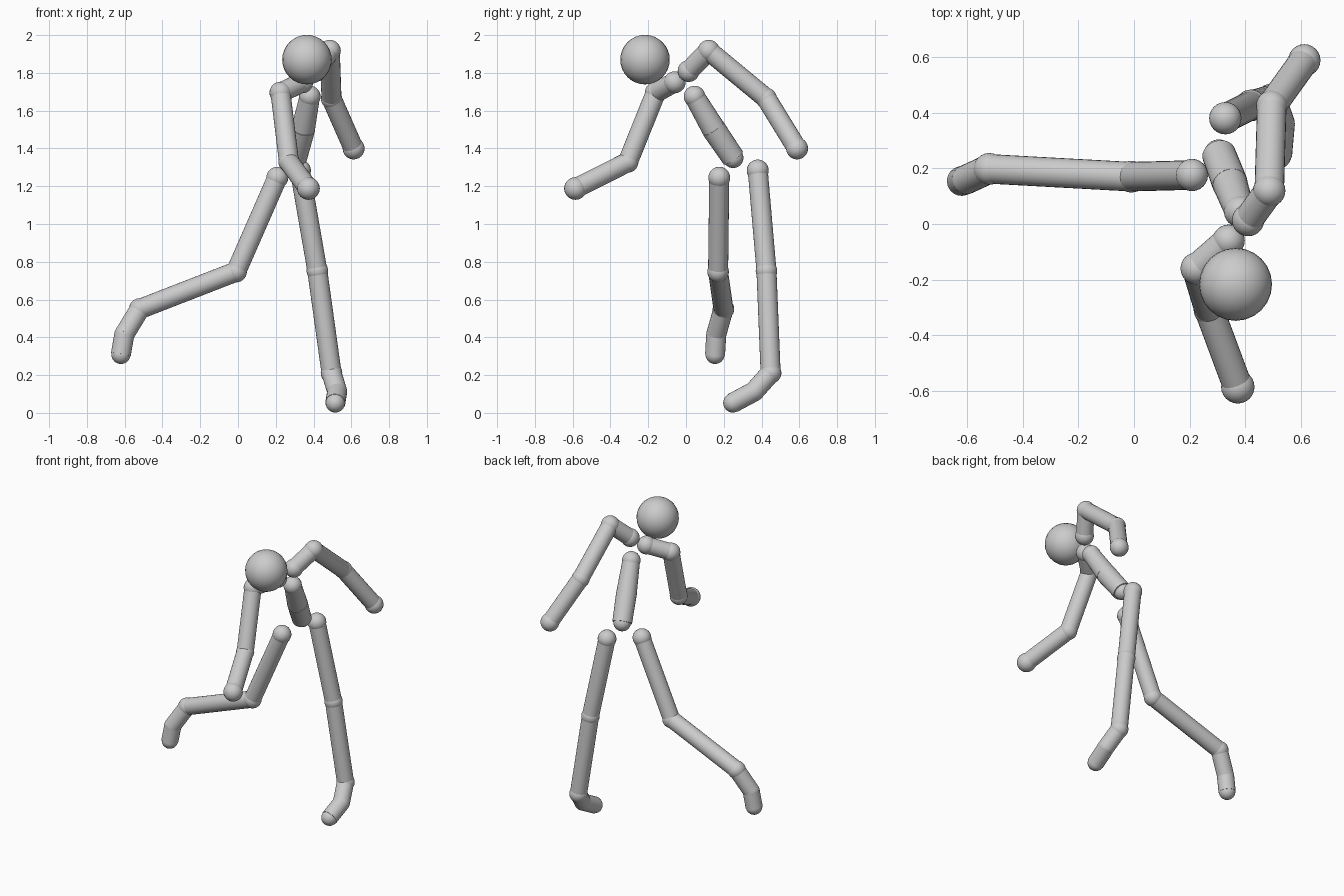
import bpy
from mathutils import Vector

if "Cube" in bpy.data.objects:
    bpy.data.objects.remove(bpy.data.objects["Cube"])

grey = bpy.data.materials.new("light_grey")
grey.diffuse_color = (0.6, 0.6, 0.6, 1)
grey.use_nodes = True
grey.node_tree.nodes["Principled BSDF"].inputs["Base Color"].default_value = grey.diffuse_color

BALL, TUBE = 0.058, 0.053


def finish(name):
    ob = bpy.context.object
    ob.name = name
    ob.data.materials.append(grey)
    bpy.ops.object.shade_smooth_by_angle()


def ball(name, p, r=BALL):
    bpy.ops.mesh.primitive_uv_sphere_add(segments=24, ring_count=16, radius=r, location=p)
    finish(name)


def tube(name, a, b, r1=TUBE, r2=TUBE):
    a, b = Vector(a), Vector(b)
    d = b - a
    bpy.ops.mesh.primitive_cone_add(vertices=24, radius1=r1, radius2=r2, depth=d.length,
                                    location=(a + b) / 2,
                                    rotation=d.to_track_quat('Z', 'Y').to_euler())
    finish(name)


def limb(joints, bones):
    # joints: (name, position, ball radius); bones: names of the tubes between them
    for name, p, r in joints:
        ball(name, p, r)
    for name, (_, a, _), (_, b, _) in zip(bones, joints, joints[1:]):
        tube(name, a, b)


# head
ball("head", (0.365, -0.217, 1.87), 0.131)

# torso: two slightly thicker tubes with joints
neck, waist, pelvis = (0.38, 0.045, 1.675), (0.345, 0.145, 1.505), (0.305, 0.25, 1.35)
ball("chest_joint", neck, 0.057)
ball("waist_joint", waist, 0.06)
ball("pelvis_joint", pelvis, 0.054)
tube("chest", neck, waist, 0.054, 0.063)
tube("abdomen", waist, pelvis, 0.064, 0.061)

# arms
arm_bones = ("collar", "upper_arm", "forearm")
limb([("right_collar_joint", (0.34, -0.06, 1.75), BALL),
      ("right_shoulder", (0.225, -0.16, 1.695), BALL),
      ("right_elbow", (0.27, -0.308, 1.328), 0.056),
      ("right_hand", (0.373, -0.585, 1.188), 0.06)],
     ["right_" + b for b in arm_bones])
limb([("left_collar_joint", (0.41, 0.014, 1.81), BALL),
      ("left_shoulder", (0.486, 0.12, 1.917), BALL),
      ("left_elbow", (0.495, 0.425, 1.665), 0.056),
      ("left_hand", (0.612, 0.588, 1.40), BALL)],
     ["left_" + b for b in arm_bones])

# legs and feet
leg_bones = ("thigh", "shin", "foot", "toes")
limb([("right_hip", (0.208, 0.176, 1.245), BALL),
      ("right_knee", (-0.01, 0.17, 0.748), 0.057),
      ("right_ankle", (-0.52, 0.198, 0.55), 0.057),
      ("right_foot_joint", (-0.602, 0.16, 0.415), 0.053),
      ("right_toe_tip", (-0.62, 0.154, 0.31), 0.051)],
     ["right_" + b for b in leg_bones])
limb([("left_hip", (0.328, 0.38, 1.283), BALL),
      ("left_knee", (0.42, 0.426, 0.752), 0.057),
      ("left_ankle", (0.495, 0.448, 0.212), 0.057),
      ("left_foot_joint", (0.525, 0.36, 0.113), 0.053),
      ("left_toe_tip", (0.515, 0.248, 0.053), 0.051)],
     ["left_" + b for b in leg_bones])
